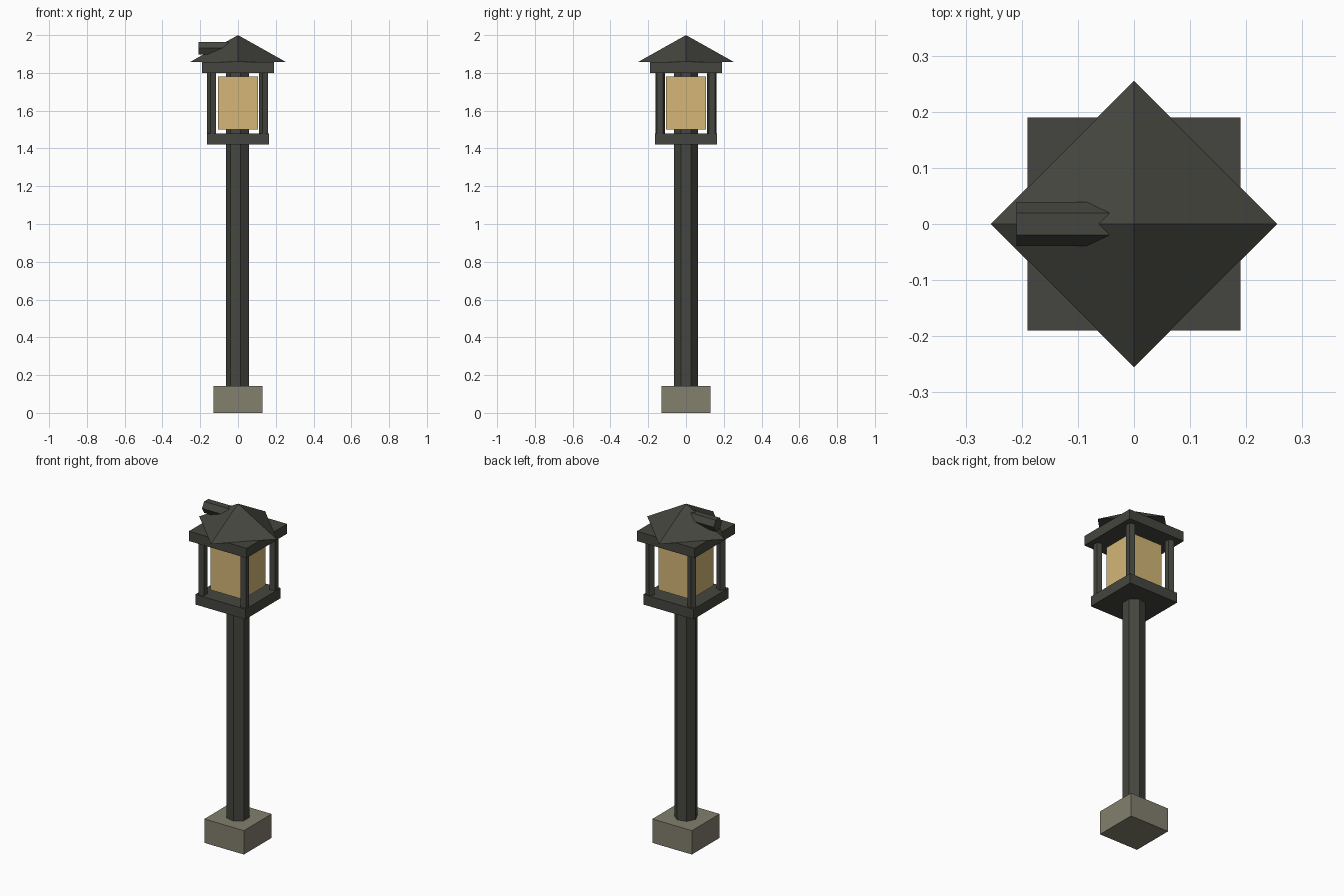
import bpy
import math
from mathutils import Matrix

if "Cube" in bpy.data.objects:
    bpy.data.objects.remove(bpy.data.objects["Cube"])


def material(name, rgb):
    m = bpy.data.materials.new(name)
    m.diffuse_color = (*rgb, 1.0)
    m.use_nodes = True
    m.node_tree.nodes["Principled BSDF"].inputs["Base Color"].default_value = m.diffuse_color
    return m


IRON = material("dark iron", (0.060, 0.061, 0.050))
STONE = material("grey stone", (0.225, 0.215, 0.155))
GLOW = material("warm glass", (0.66, 0.47, 0.185))


def finish(name, mat):
    ob = bpy.context.object
    ob.name = name
    ob.data.materials.append(mat)
    return ob


def box(name, half, z0, z1, mat):
    """Square block centred on the z axis."""
    bpy.ops.mesh.primitive_cube_add(size=1)
    ob = finish(name, mat)
    ob.data.transform(Matrix.Translation((0, 0, (z0 + z1) / 2))
                      @ Matrix.Diagonal((2 * half, 2 * half, z1 - z0, 1)))
    return ob


def prism(name, sides, r, z0, z1, mat, x=0, y=0, r_top=None):
    """Upright low-poly prism or cone with one corner pointing to -x."""
    bpy.ops.mesh.primitive_cone_add(vertices=sides, radius1=r,
                                    radius2=r if r_top is None else r_top,
                                    depth=z1 - z0)
    ob = finish(name, mat)
    # the primitive starts with a corner on +y; turn it to -x
    ob.data.transform(Matrix.Translation((x, y, (z0 + z1) / 2))
                      @ Matrix.Rotation(math.pi / 2, 4, 'Z'))
    return ob


# footing and post (the post runs up through the lantern)
box("stone_footing", 0.13, 0.0, 0.142, STONE)
prism("post", 7, 0.064, 0.13, 1.81, IRON)

# lantern: tray, glowing box, corner bars, top plate
box("lantern_tray", 0.165, 1.42, 1.48, IRON)
box("lantern_glass", 0.106, 1.50, 1.78, GLOW)
for sx, side in ((-1, "left"), (1, "right")):
    for sy, end in ((-1, "front"), (1, "back")):
        prism(f"corner_bar_{end}_{side}", 5, 0.026, 1.47, 1.81, IRON,
              sx * 0.137, sy * 0.137)
box("lantern_top_plate", 0.19, 1.80, 1.858, IRON)

# pyramid roof, turned so its corners lie on the axes
prism("roof", 4, 0.255, 1.857, 2.0, IRON, r_top=0)

# hexagonal tube poking out of the roof towards -x, flat side up
tube = prism("roof_tube", 6, 0.039, -0.085, 0.085, IRON)
tube.data.transform(Matrix.Translation((-0.124, 0, 1.931))
                    @ Matrix.Rotation(math.pi / 2, 4, 'Y')
                    @ Matrix.Rotation(math.pi / 2, 4, 'Z'))
